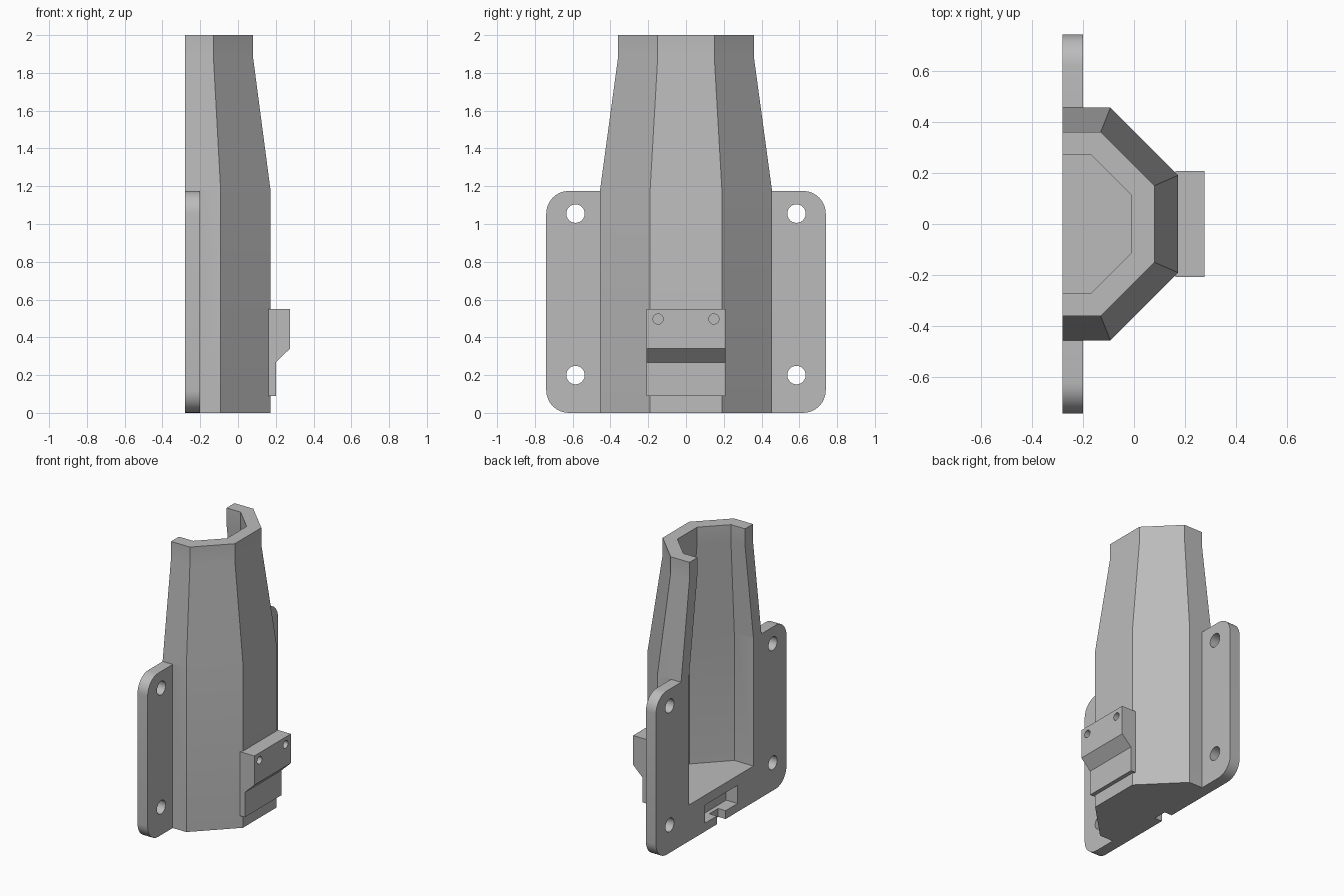
import bpy, bmesh, math
from mathutils import Vector

if "Cube" in bpy.data.objects:
    bpy.data.objects.remove(bpy.data.objects["Cube"])

grey = bpy.data.materials.new("plain grey")
grey.use_nodes = True
grey.diffuse_color = (0.5, 0.5, 0.5, 1)
grey.node_tree.nodes["Principled BSDF"].inputs["Base Color"].default_value = (0.5, 0.5, 0.5, 1)

BACK, FLANGE_FRONT = -0.28, -0.20


def loft(name, rings):
    """Closed solid through matching rings of points."""
    bm = bmesh.new()
    loops = [[bm.verts.new(p) for p in ring] for ring in rings]
    n = len(loops[0])
    for a, b in zip(loops, loops[1:]):
        for i in range(n):
            j = (i + 1) % n
            bm.faces.new((a[i], a[j], b[j], b[i]))
    bm.faces.new(loops[0][::-1])
    bm.faces.new(loops[-1])
    bmesh.ops.recalc_face_normals(bm, faces=bm.faces)
    mesh = bpy.data.meshes.new(name)
    bm.to_mesh(mesh)
    bm.free()
    mesh.materials.append(grey)
    obj = bpy.data.objects.new(name, mesh)
    bpy.context.collection.objects.link(obj)
    return obj


def half_octagon(z, back, side, shoulder, face, face_y):
    right = [(back, -side), (shoulder, -side), (face, -face_y)]
    return [(x, y, z) for x, y in right + [(x, -y) for x, y in right[::-1]]]


def box(name, x0, x1, y0, y1, z0, z1):
    return loft(name, [[(x0, y0, z), (x1, y0, z), (x1, y1, z), (x0, y1, z)] for z in (z0, z1)])


def rod(name, x0, x1, y, z, r, sides=24):
    angles = [math.tau * i / sides for i in range(sides)]
    return loft(name, [[(x, y + r * math.cos(a), z + r * math.sin(a)) for a in angles]
                       for x in (x0, x1)])


def combine(target, tool, operation):
    """Apply a boolean and discard the tool."""
    tool.hide_render = True
    mod = target.modifiers.new("cut", 'BOOLEAN')
    mod.operation, mod.object, mod.solver = operation, tool, 'EXACT'
    bpy.context.view_layer.objects.active = target
    bpy.ops.object.modifier_apply(modifier=mod.name)
    bpy.data.objects.remove(tool)


def smooth(obj):
    bpy.ops.object.select_all(action='DESELECT')
    obj.select_set(True)
    bpy.context.view_layer.objects.active = obj
    bpy.ops.object.shade_smooth_by_angle(angle=math.radians(30))


# Tapered half-octagon housing
wide = (0.455, -0.092, 0.172, 0.19)
narrow = (0.36, -0.13, 0.08, 0.15)
housing = loft("housing", [half_octagon(z, BACK, *s) for z, s in
                           ((0, wide), (1.18, wide), (1.88, narrow), (2, narrow))])

# Rounded mounting flange
half_w, height, radius, steps = 0.74, 1.175, 0.12, 8
outline = []
for k, (sy, top) in enumerate(((1, True), (-1, True), (-1, False), (1, False))):
    cy = sy * (half_w - radius)
    cz = height - radius if top else radius
    for i in range(steps + 1):
        a = (k + i / steps) * math.pi / 2
        outline.append((cy + radius * math.cos(a), cz + radius * math.sin(a)))
flange = loft("flange", [[(x, y, z) for y, z in outline] for x in (BACK, FLANGE_FRONT)])
combine(housing, flange, 'UNION')

# Cavity open at the back and the top, leaving a thick floor
inner_wide = (0.365, -0.128, 0.08, 0.153)
inner_narrow = (0.27, -0.168, -0.01, 0.112)
cavity = loft("cavity_cutter", [half_octagon(z, BACK - 0.1, *s) for z, s in
              ((0.26, inner_wide), (1.18, inner_wide), (1.88, inner_narrow), (2.1, inner_narrow))])
combine(housing, cavity, 'DIFFERENCE')

# Pocket in the back of the floor and a slot down to the base
combine(housing, box("pocket_cutter", BACK - 0.1, BACK + 0.09, -0.185, 0.185, 0.06, 0.19), 'DIFFERENCE')
combine(housing, box("slot_cutter", BACK - 0.1, BACK + 0.06, -0.05, 0.05, -0.1, 0.1), 'DIFFERENCE')

# Flange bolt holes
for y in (-0.585, 0.585):
    for z in (0.2, 1.055):
        combine(housing, rod("bolt_cutter", BACK - 0.1, FLANGE_FRONT + 0.05, y, z, 0.049), 'DIFFERENCE')
smooth(housing)

# Stepped clip block on the face, with two blind screw holes
profile = [(0.162, 0.09), (0.2, 0.09), (0.2, 0.268), (0.275, 0.34), (0.275, 0.55), (0.162, 0.55)]
block = loft("clip_block", [[(x, y, z) for x, z in profile] for y in (-0.208, 0.208)])
for y in (-0.148, 0.148):
    combine(block, rod("screw_cutter", 0.19, 0.35, y, 0.497, 0.027), 'DIFFERENCE')
smooth(block)
